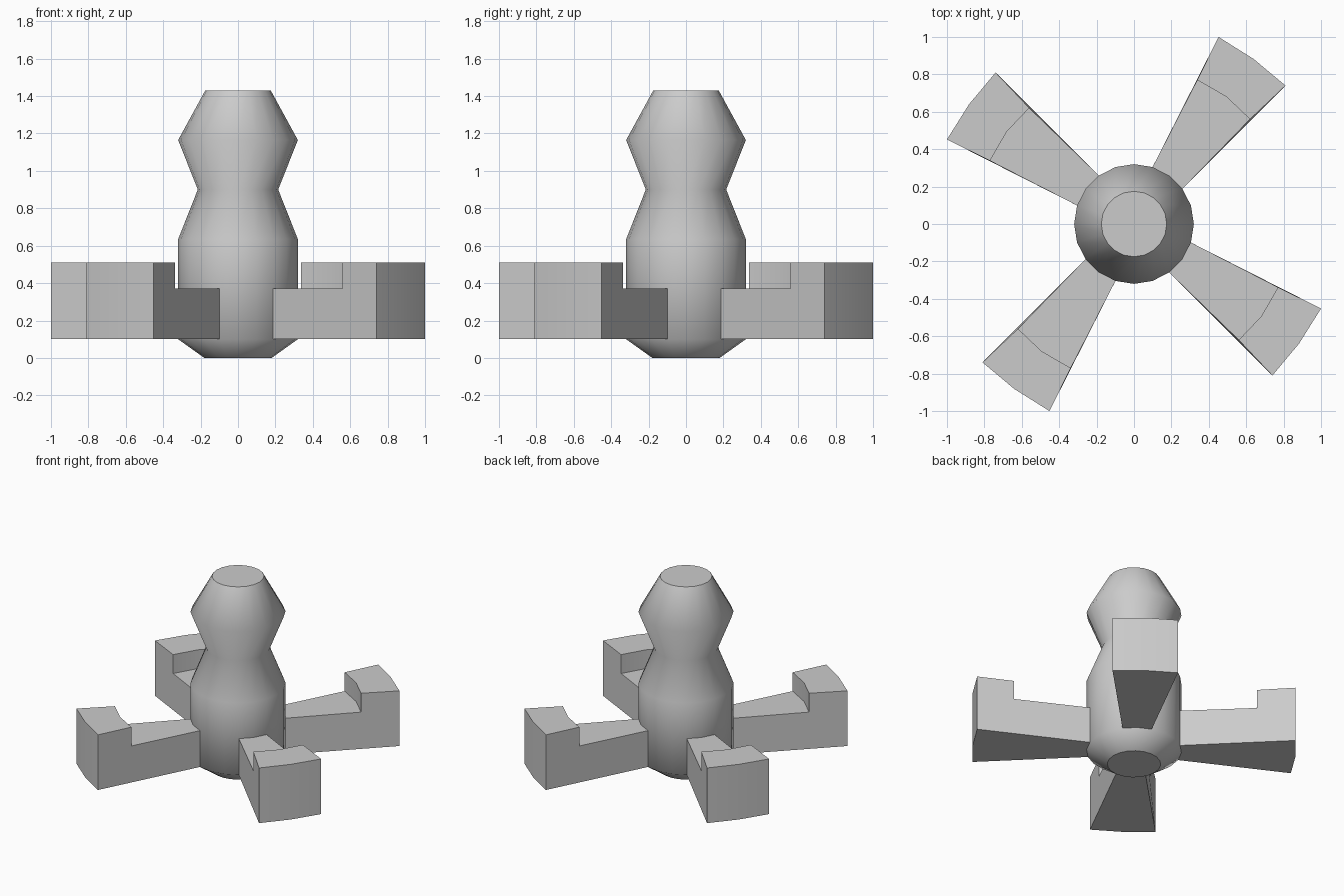
import bpy, bmesh, math

if "Cube" in bpy.data.objects:
    bpy.data.objects.remove(bpy.data.objects["Cube"])

SEG = 20


def make_object(name, bm):
    bmesh.ops.recalc_face_normals(bm, faces=bm.faces)
    me = bpy.data.meshes.new(name)
    bm.to_mesh(me)
    bm.free()
    ob = bpy.data.objects.new(name, me)
    bpy.context.collection.objects.link(ob)
    return ob


# Central hub: lathed profile with smooth sides and flat caps
profile = [(0.18, 0.0), (0.32, 0.10), (0.32, 0.635),
           (0.215, 0.90), (0.32, 1.165), (0.175, 1.43)]
bm = bmesh.new()
rings = []
for r, z in profile:
    rings.append([bm.verts.new((r * math.cos(2 * math.pi * i / SEG),
                                r * math.sin(2 * math.pi * i / SEG), z))
                  for i in range(SEG)])
for a, b in zip(rings, rings[1:]):
    for i in range(SEG):
        j = (i + 1) % SEG
        bm.faces.new((a[i], a[j], b[j], b[i])).smooth = True
for ring in (rings[0], rings[-1]):
    cap = bm.faces.new(ring)
    for e in cap.edges:
        e.smooth = False
make_object("hub", bm)


# Arms: stepped profile carried across three columns that fan outward
BOTTOM, LEDGE, TOP = 0.10, 0.37, 0.51
inner = [(0.259, 0.188), (0.188, 0.259), (0.099, 0.304)]
step = [(0.62, 0.56), (0.494, 0.68), (0.338, 0.77)]
outer = [(0.81, 0.74), (0.64, 0.882), (0.452, 1.0)]


def make_arm(name, quarter):
    c, s = [(1, 0), (0, 1), (-1, 0), (0, -1)][quarter]
    bm = bmesh.new()
    cols = []
    for i, m, o in zip(inner, step, outer):
        path = [(i, BOTTOM), (o, BOTTOM), (o, TOP), (m, TOP), (m, LEDGE), (i, LEDGE)]
        cols.append([bm.verts.new((c * p[0] - s * p[1], s * p[0] + c * p[1], z))
                     for p, z in path])
    for a, b in zip(cols, cols[1:]):
        for k in range(6):
            n = (k + 1) % 6
            bm.faces.new((a[k], a[n], b[n], b[k]))
    bm.faces.new(cols[0])
    bm.faces.new(cols[-1])
    ob = make_object(name, bm)
    bpy.ops.object.select_all(action='DESELECT')
    ob.select_set(True)
    bpy.context.view_layer.objects.active = ob
    bpy.ops.object.shade_smooth_by_angle(angle=math.radians(30))


for q, side in enumerate(("back_right", "back_left", "front_left", "front_right")):
    make_arm("arm_" + side, q)
